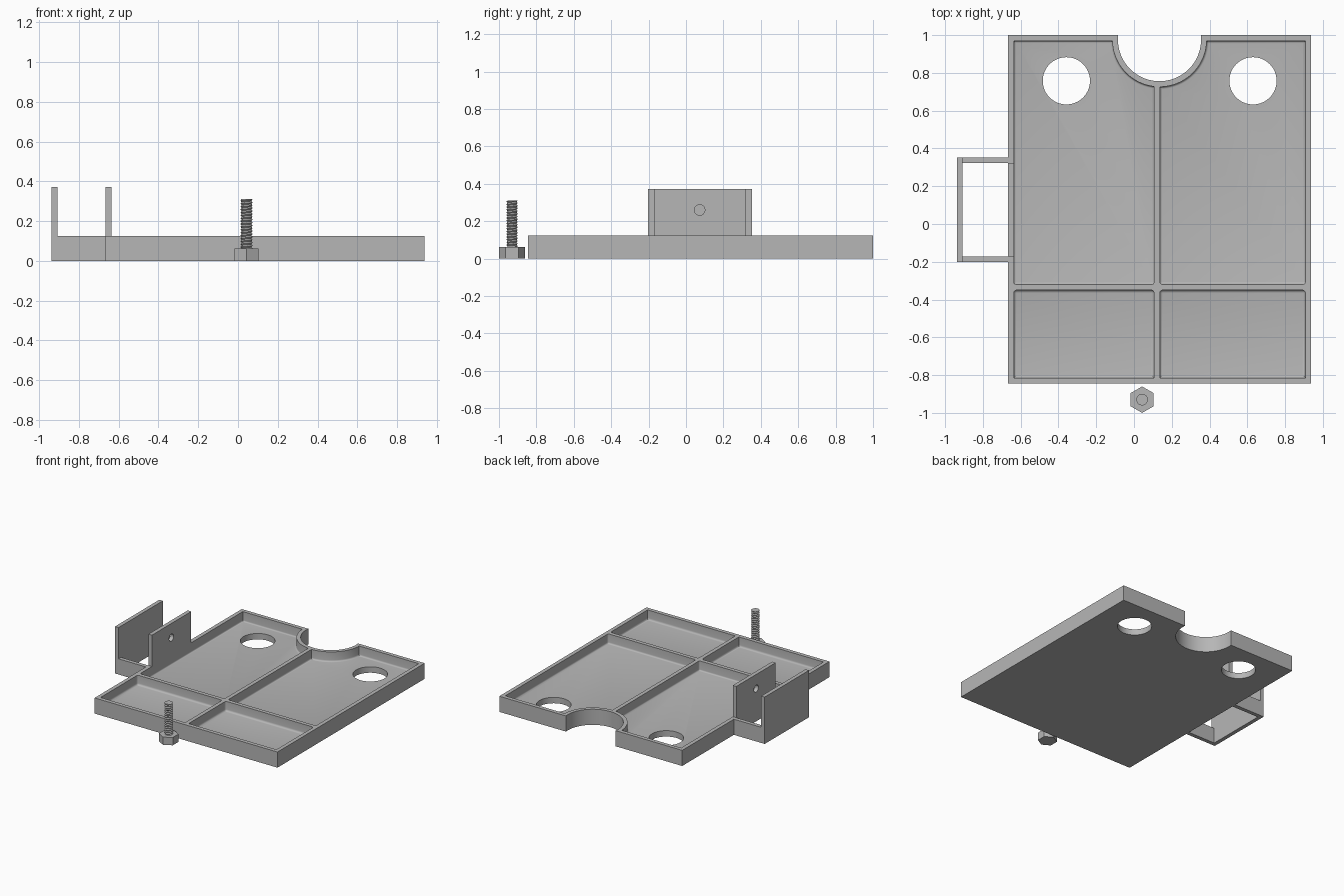
import bpy, bmesh, math

if "Cube" in bpy.data.objects:
    bpy.data.objects.remove(bpy.data.objects["Cube"])

H, FLOOR, T = 0.124, 0.047, 0.031          # plate height, floor thickness, wall thickness
X0, X1, Y0, Y1 = -0.667, 0.938, -0.845, 1.0
NOTCH = (0.135, 0.976)

grey = bpy.data.materials.new("grey_plastic")
grey.diffuse_color = (0.47, 0.47, 0.47, 1)
grey.use_nodes = True
grey.node_tree.nodes["Principled BSDF"].inputs["Base Color"].default_value = grey.diffuse_color


def make(name, bm):
    bmesh.ops.recalc_face_normals(bm, faces=bm.faces)
    me = bpy.data.meshes.new(name)
    bm.to_mesh(me)
    bm.free()
    me.materials.append(grey)
    ob = bpy.data.objects.new(name, me)
    bpy.context.collection.objects.link(ob)
    return ob


def box(name, x0, x1, y0, y1, z0, z1):
    bm = bmesh.new()
    bmesh.ops.create_cube(bm, size=1)
    for v in bm.verts:
        v.co = ((x0 + x1) / 2 + v.co.x * (x1 - x0),
                (y0 + y1) / 2 + v.co.y * (y1 - y0),
                (z0 + z1) / 2 + v.co.z * (z1 - z0))
    return make(name, bm)


def cylinder(name, x, y, r, z0, z1, n=64, turn=0.0):
    bm = bmesh.new()
    ring = [bm.verts.new((x + r * math.cos(turn + math.tau * i / n),
                          y + r * math.sin(turn + math.tau * i / n), z0)) for i in range(n)]
    face = bm.faces.new(ring)
    top = bmesh.ops.extrude_face_region(bm, geom=[face])["geom"]
    for v in top:
        if isinstance(v, bmesh.types.BMVert):
            v.co.z = z1
    return make(name, bm)


def activate(ob):
    bpy.ops.object.select_all(action='DESELECT')
    ob.select_set(True)
    bpy.context.view_layer.objects.active = ob


def cut(ob, cutter):
    activate(ob)
    m = ob.modifiers.new("cut", 'BOOLEAN')
    m.operation, m.solver, m.object = 'DIFFERENCE', 'EXACT', cutter
    bpy.ops.object.modifier_apply(modifier=m.name)
    bpy.data.objects.remove(cutter)


def smooth(ob):
    activate(ob)
    bpy.ops.object.shade_smooth_by_angle(angle=math.radians(30))


# Tray plate with four pockets separated by a cross of ribs
plate = box("tray_plate", X0, X1, Y0, Y1, 0, H)
RIB_X, RIB_Y = (0.106, 0.137), (-0.35, -0.319)
for px0, px1 in ((X0 + T, RIB_X[0]), (RIB_X[1], X1 - T)):
    for py0, py1 in ((Y0 + T, RIB_Y[0]), (RIB_Y[1], Y1 - T)):
        pocket = box("pocket_cutter", px0, px1, py0, py1, FLOOR, H + 0.1)
        if py1 > 0:
            # keep a curved wall around the notch
            cut(pocket, cylinder("notch_wall_cutter", *NOTCH, 0.25, -0.1, 0.5, 80))
        # fillet the floor edges and the corners beside the cross rib
        bm = bmesh.new()
        bm.from_mesh(pocket.data)
        edges = []
        for e in bm.edges:
            a, b = (v.co for v in e.verts)
            low = max(a.z, b.z) < FLOOR + 0.001
            upright = abs(a.z - b.z) > 0.05 and abs(a.y + 0.335) < 0.03
            if low or upright:
                edges.append(e)
        bmesh.ops.bevel(bm, geom=edges, offset=0.0156, segments=4, profile=0.5,
                        affect='EDGES', clamp_overlap=True)
        bm.to_mesh(pocket.data)
        bm.free()
        cut(plate, pocket)

# Half-round notch in the back edge and two round holes
cut(plate, cylinder("notch_cutter", *NOTCH, 0.22, -0.1, 0.5, 80))
for hx in (-0.358, 0.63):
    cut(plate, cylinder("hole_cutter", hx, 0.758, 0.125, -0.1, 0.5))
smooth(plate)

# Side bracket: two arms, a tall outer wall and a drilled inner wall
BY0, BY1, TALL = -0.202, 0.353, 0.372
box("bracket_outer_wall", -0.938, -0.938 + T, BY0, BY1, 0, TALL)
for name, y in (("bracket_front_arm", BY0), ("bracket_back_arm", BY1 - T)):
    box(name, -0.938 + T, X0, y, y + T, 0, H)
inner = box("bracket_inner_wall", X0, X0 + T, BY0 + T, BY1 - T, H, TALL)
drill = cylinder("drill_cutter", 0, 0, 0.028, -0.1, 0.1, 32)
drill.rotation_euler = (0, math.pi / 2, 0)
drill.location = (X0 + T / 2, 0.073, 0.26)
bpy.context.view_layer.update()
cut(inner, drill)
smooth(inner)

# Bolt head
BX, BY, HEAD, TIP = 0.043, -0.93, 0.062, 0.31
cylinder("bolt_head", BX, BY, 0.07, 0, HEAD, 6, math.pi / 2)

# Threaded bolt shaft: a helical strip of crests and roots, clamped at both ends
SEG, PITCH = 32, 0.0145
turns = math.ceil((TIP - HEAD) / PITCH) + 2
bm = bmesh.new()
crest, root = [], []
for i in range(turns * SEG):
    a = math.tau * i / SEG
    z = HEAD - PITCH + PITCH * i / SEG
    for row, r, dz in ((crest, 0.0305, 0), (root, 0.0245, PITCH / 2)):
        row.append(bm.verts.new((BX + r * math.cos(a), BY + r * math.sin(a),
                                 min(max(z + dz, HEAD - 0.002), TIP))))
for i in range(len(crest) - 1):
    bm.faces.new((crest[i], crest[i + 1], root[i + 1], root[i]))
    j = i + SEG
    if j + 1 < len(crest):
        bm.faces.new((root[i], root[i + 1], crest[j + 1], crest[j]))
make("bolt_thread", bm)
cylinder("bolt_core", BX, BY, 0.0245, HEAD - 0.01, TIP, SEG)
